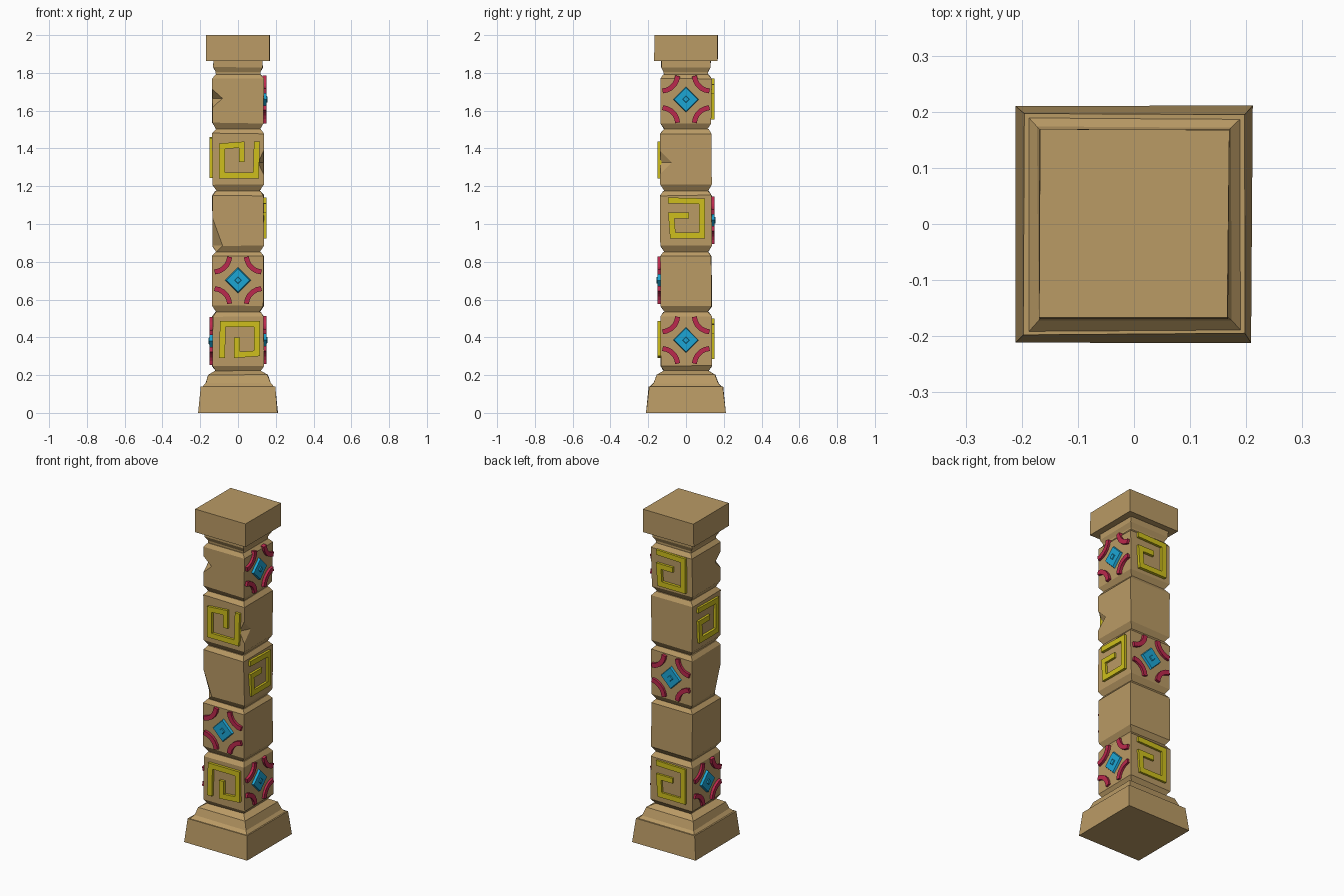
import bpy, bmesh, math, random
from mathutils import Matrix, Vector

if "Cube" in bpy.data.objects:
    bpy.data.objects.remove(bpy.data.objects["Cube"])

random.seed(4)


def material(name, rgb):
    m = bpy.data.materials.new(name)
    m.diffuse_color = (*rgb, 1)
    m.use_nodes = True
    m.node_tree.nodes["Principled BSDF"].inputs["Base Color"].default_value = m.diffuse_color
    return m


SAND = material("sandstone", (0.49, 0.325, 0.13))
YELLOW = material("yellow_paint", (0.62, 0.52, 0.012))
BLUE = material("blue_paint", (0.012, 0.38, 0.66))
RED = material("red_paint", (0.50, 0.022, 0.075))


def finish(name, bm, mat):
    bmesh.ops.recalc_face_normals(bm, faces=bm.faces)
    me = bpy.data.meshes.new(name)
    bm.to_mesh(me)
    bm.free()
    me.materials.append(mat)
    ob = bpy.data.objects.new(name, me)
    bpy.context.collection.objects.link(ob)
    return ob


def loft(bm, rings):
    """Skin closed rings of points and cap both ends."""
    loops = [[bm.verts.new(p) for p in r] for r in rings]
    n = len(loops[0])
    for a, b in zip(loops, loops[1:]):
        for i in range(n):
            j = (i + 1) % n
            bm.faces.new((a[i], a[j], b[j], b[i]))
    bm.faces.new(loops[0][::-1])
    bm.faces.new(loops[-1])


def square_stack(name, profile, jitter=0.0):
    """Square-section stone from (height, half width) pairs, slightly uneven."""
    def j():
        return random.uniform(-jitter, jitter)
    bm = bmesh.new()
    loft(bm, [[(sx * h + j(), sy * h + j(), z + j() * (0 < i < len(profile) - 1))
               for sx, sy in ((-1, -1), (1, -1), (1, 1), (-1, 1))]
              for i, (z, h) in enumerate(profile)])
    return finish(name, bm, SAND)


def chip(stone, centre, rx, ry, rz):
    """Knock a V-shaped chip out of an edge with an octahedron."""
    bm = bmesh.new()
    ring = [bm.verts.new(p) for p in ((rx, 0, 0), (0, ry, 0), (-rx, 0, 0), (0, -ry, 0))]
    for tip in (bm.verts.new((0, 0, rz)), bm.verts.new((0, 0, -rz))):
        for i in range(4):
            bm.faces.new((ring[i], ring[(i + 1) % 4], tip))
    cutter = finish("chip_cutter", bm, SAND)
    cutter.data.transform(Matrix.Translation(centre))
    mod = stone.modifiers.new("chip", 'BOOLEAN')
    mod.operation, mod.object, mod.solver = 'DIFFERENCE', cutter, 'EXACT'
    bpy.context.view_layer.objects.active = stone
    bpy.ops.object.modifier_apply(modifier=mod.name)
    bpy.data.objects.remove(cutter)


HALF = 0.136


def on_side(side, zc):
    """Maps (u, v, depth) onto a side: 0 front, 1 right, 2 back, 3 left."""
    rot = Matrix.Rotation(side * math.pi / 2, 3, 'Z')
    return lambda u, v, d: rot @ Vector((u, -(HALF + d), zc + v))


def strip(bm, pts, width, place, depth):
    """Mitred flat ribbon along a path, raised off the stone."""
    pts = [Vector(p) for p in pts]
    rings = []
    for i, p in enumerate(pts):
        a = (p - pts[i - 1]).normalized() if i else (pts[1] - p).normalized()
        b = (pts[i + 1] - p).normalized() if i < len(pts) - 1 else a
        na, nb = Vector((-a.y, a.x)), Vector((-b.y, b.x))
        off = (na + nb) / (1 + na.dot(nb)) * width / 2
        l, r = p + off, p - off
        rings.append([place(l.x, l.y, -0.006), place(l.x, l.y, depth),
                      place(r.x, r.y, depth), place(r.x, r.y, -0.006)])
    loft(bm, rings)


SPIRAL = [(.10, .095), (.095, -.085), (-.085, -.085), (-.085, .07), (.02, .078), (.02, -.015)]


def spiral(label, side, zc, turns, shift=0.0):
    bm = bmesh.new()
    rot = Matrix.Rotation(turns * math.pi / 2, 2)
    pts = [rot @ Vector(p) + Vector((shift, 0)) for p in SPIRAL]
    strip(bm, pts, 0.031, on_side(side, zc), 0.015)
    finish(label + "_spiral", bm, YELLOW)


def flower(label, side, zc):
    place = on_side(side, zc)
    # Blue diamond with a small raised centre
    bm = bmesh.new()
    for r0, r1, d0, d1 in ((.070, .062, -.006, .014), (.022, .016, .010, .019)):
        loft(bm, [[place(r * c, r * s, d) for c, s in ((1, 0), (0, 1), (-1, 0), (0, -1))]
                  for r, d in ((r0, d0), (r1, d1))])
    finish(label + "_diamond", bm, BLUE)
    # Red quarter rings around the corners
    bm = bmesh.new()
    for sx in (-1, 1):
        for sy in (-1, 1):
            arc = [(sx * (.130 - .086 * math.cos(t)), sy * (.130 - .086 * math.sin(t)))
                   for t in [math.radians(4 + 82 * i / 5) for i in range(6)]]
            strip(bm, arc, 0.026, place, 0.015)
    finish(label + "_corner_arcs", bm, RED)


# Plinth, neck and capital
square_stack("plinth", [(0, .21), (.14, .196)], .002)
square_stack("plinth_step", [(.135, .194), (.157, .172), (.203, .155), (.225, .118)], .003)
square_stack("neck", [(1.775, .115), (1.805, .118), (1.83, .130), (1.87, .130)], .002)
square_stack("capital", [(1.862, .168), (2.0, .168)], .002)

# Five shaft blocks with bevelled ends
SPANS = [(.218, .535), (.535, .852), (.852, 1.175), (1.175, 1.502), (1.502, 1.792)]
blocks = []
for i, (z0, z1) in enumerate(SPANS):
    blocks.append(square_stack(f"block_{i + 1}", [
        (z0, .115), (z0 + .032, HALF), (z1 - .024, HALF), (z1, .118)], .003))

# Chipped edges
chip(blocks[4], (-HALF, -HALF, 1.665), .055, .055, .05)
chip(blocks[3], (HALF, -HALF, 1.325), .030, .065, .065)
chip(blocks[2], (-HALF, -HALF, .885), .055, .055, .15)

# Carved ornaments
spiral("front_1", 0, .385, 2, .015)
spiral("back_1", 2, .385, 1)
spiral("right_3", 1, 1.025, 1)
spiral("front_4", 0, 1.342, 0)
spiral("left_4", 3, 1.345, 1)
spiral("back_5", 2, 1.655, 1)
flower("right_1", 1, .385)
flower("left_1", 3, .380)
flower("front_2", 0, .702)
flower("back_3", 2, 1.020)
flower("right_5", 1, 1.660)
